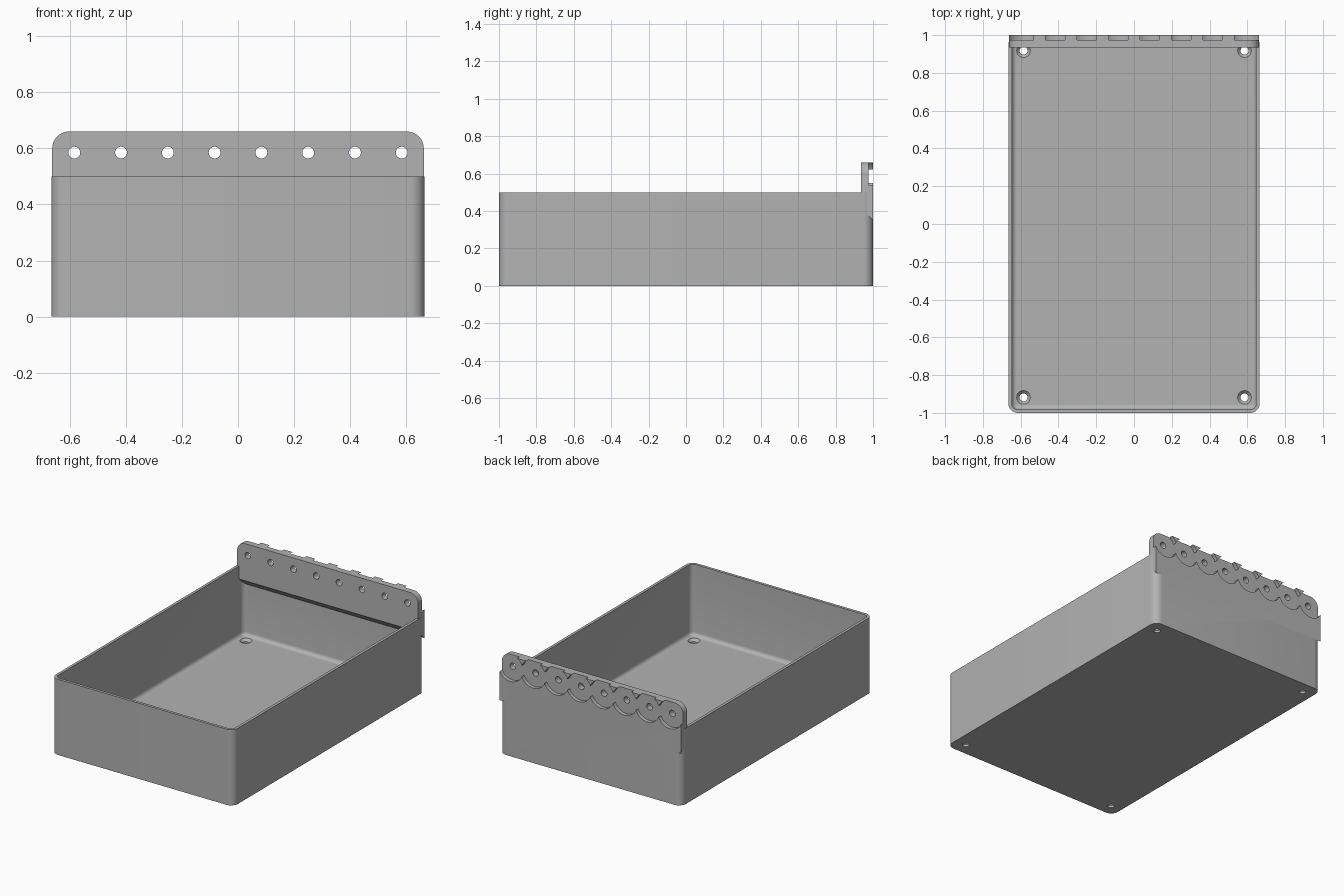
import bpy, bmesh, math
from mathutils import Matrix

if "Cube" in bpy.data.objects:
    bpy.data.objects.remove(bpy.data.objects["Cube"], do_unlink=True)

HALF_X, HALF_Y, HEIGHT = 0.665, 1.0, 0.5
WALL, FLOOR, FILLET, CORNER = 0.018, 0.03, 0.025, 0.05
PLATE_X, PLATE_FRONT, PLATE_TOP, PLATE_LOW = 0.662, 0.935, 0.66, 0.35
HOLE_Z, HOLE_COUNT, PITCH = 0.585, 8, 1 / 6
RECESS_R, RECESS_Y = 0.091, 0.975

grey = bpy.data.materials.new("plain grey")
grey.use_nodes = True
grey.diffuse_color = (0.45, 0.45, 0.45, 1)
grey.node_tree.nodes["Principled BSDF"].inputs["Base Color"].default_value = grey.diffuse_color


def finish(name, bm):
    bmesh.ops.recalc_face_normals(bm, faces=bm.faces)
    mesh = bpy.data.meshes.new(name)
    bm.to_mesh(mesh)
    bm.free()
    mesh.materials.append(grey)
    obj = bpy.data.objects.new(name, mesh)
    bpy.context.collection.objects.link(obj)
    return obj


def rounded_ring(bm, inset, z, steps=8):
    """Loop of vertices around a rounded rectangle."""
    radius = max(CORNER - inset, 0.006)
    ring = []
    for quarter, (sx, sy) in enumerate([(1, 1), (-1, 1), (-1, -1), (1, -1)]):
        cx, cy = sx * (HALF_X - inset - radius), sy * (HALF_Y - inset - radius)
        for i in range(steps + 1):
            a = (quarter + i / steps) * math.pi / 2
            ring.append(bm.verts.new((cx + radius * math.cos(a), cy + radius * math.sin(a), z)))
    return ring


def cylinders(name, spots, axis_y=False):
    """Several round cutters; each spot is (x, y, z, low radius, high radius, length)."""
    bm = bmesh.new()
    for x, y, z, r1, r2, length in spots:
        turn = Matrix.Rotation(-math.pi / 2, 4, "X") if axis_y else Matrix()
        bmesh.ops.create_cone(bm, cap_ends=True, segments=48, radius1=r1, radius2=r2,
                              depth=length, matrix=Matrix.Translation((x, y, z)) @ turn)
    cutter = finish(name, bm)
    cutter.hide_render = True
    return cutter


def cut(obj, cutter):
    bpy.context.view_layer.objects.active = obj
    mod = obj.modifiers.new("cut", "BOOLEAN")
    mod.operation, mod.solver, mod.object = "DIFFERENCE", "EXACT", cutter
    mod.use_self = True
    bpy.ops.object.modifier_apply(modifier=mod.name)


# Open tray: outer wall, rim, inner wall and filleted floor
bm = bmesh.new()
levels = [(0, 0), (0, HEIGHT), (WALL, HEIGHT)]
for i in range(6):
    a = i / 5 * math.pi / 2
    levels.append((WALL + FILLET * (1 - math.cos(a)), FLOOR + FILLET * (1 - math.sin(a))))
rings = [rounded_ring(bm, inset, z) for inset, z in levels]
for low, high in zip(rings, rings[1:]):
    for i in range(len(low)):
        j = (i + 1) % len(low)
        bm.faces.new((low[i], low[j], high[j], high[i]))
bm.faces.new(rings[0])
bm.faces.new(rings[-1])
tray = finish("tray", bm)

# Hanging plate: rounded top corners, underside sloping at 45 degrees
bm = bmesh.new()
outline = [(-PLATE_X, PLATE_LOW), (PLATE_X, PLATE_LOW)]
radius = 0.06
for side, start in ((1, 0), (-1, math.pi / 2)):
    for i in range(11):
        a = start + i / 10 * math.pi / 2
        outline.append((side * (PLATE_X - radius) + radius * math.cos(a),
                        PLATE_TOP - radius + radius * math.sin(a)))
back = [bm.verts.new((x, HALF_Y, z)) for x, z in outline]
slope_top = PLATE_LOW + HALF_Y - PLATE_FRONT
front = [bm.verts.new((x, PLATE_FRONT, max(z, slope_top))) for x, z in outline]
bm.faces.new(back)
bm.faces.new(front)
for i in range(len(back)):
    j = (i + 1) % len(back)
    bm.faces.new((back[i], back[j], front[j], front[i]))
plate = finish("hanging_plate", bm)

# Countersunk screw holes in the floor corners
corners = [(x, y) for x in (-0.585, 0.585) for y in (-0.918, 0.918)]
shafts = cylinders("screw_shafts", [(x, y, 0, 0.021, 0.021, 0.2) for x, y in corners])
sinks = cylinders("screw_sinks", [(x, y, 0.025, 0.021, 0.042, 0.022) for x, y in corners])

# Row of through holes, each in an overlapping round recess on the back
row = [(i - (HOLE_COUNT - 1) / 2) * PITCH for i in range(HOLE_COUNT)]
bores = cylinders("plate_bores", [(x, 0.97, HOLE_Z, 0.021, 0.021, 0.2) for x in row], True)
recess = cylinders("round_recesses",
                   [(x, RECESS_Y + 0.05, HOLE_Z, RECESS_R, RECESS_R, 0.1) for x in row], True)

for obj, cutters in ((tray, (shafts, sinks, recess)), (plate, (recess, bores))):
    for cutter in cutters:
        cut(obj, cutter)
for cutter in (shafts, sinks, bores, recess):
    bpy.data.objects.remove(cutter, do_unlink=True)

# Smooth the curves while keeping crisp edges
for obj in (tray, plate):
    bpy.ops.object.select_all(action="DESELECT")
    obj.select_set(True)
    bpy.context.view_layer.objects.active = obj
    bpy.ops.object.shade_smooth_by_angle(angle=math.radians(30))
